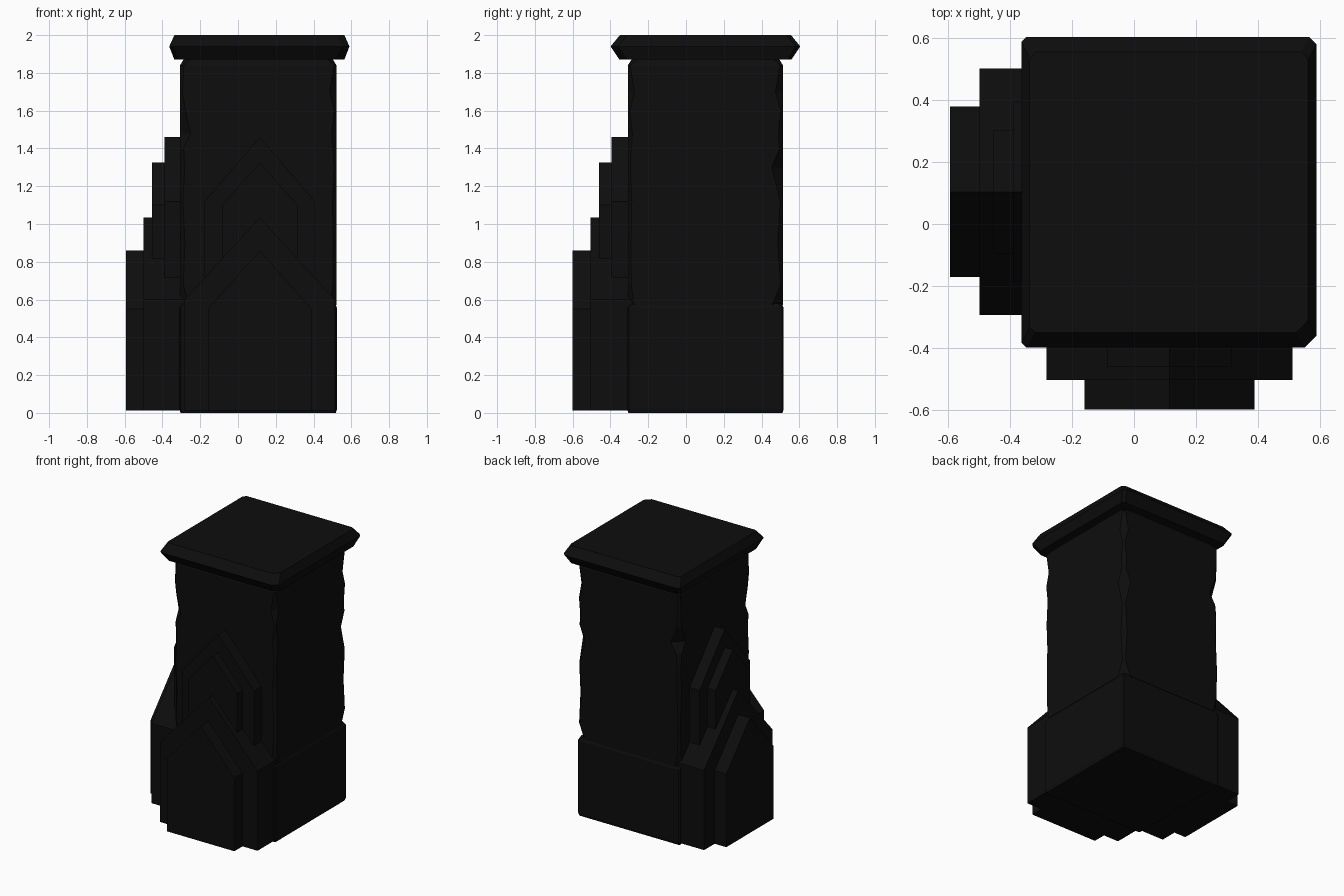
import bpy, bmesh, random

cube = bpy.data.objects.get("Cube")
if cube:
    bpy.data.objects.remove(cube, do_unlink=True)

random.seed(4)
CX, CY = 0.107, 0.103   # centre of the pillar

stone = bpy.data.materials.new("black stone")
stone.use_nodes = True
colour = (0.004, 0.004, 0.004, 1)
stone.diffuse_color = colour
bsdf = stone.node_tree.nodes["Principled BSDF"]
bsdf.inputs["Base Color"].default_value = colour
bsdf.inputs["Roughness"].default_value = 0.9


def finish(name, bm):
    bmesh.ops.recalc_face_normals(bm, faces=bm.faces)
    mesh = bpy.data.meshes.new(name)
    bm.to_mesh(mesh)
    bm.free()
    mesh.materials.append(stone)
    obj = bpy.data.objects.new(name, mesh)
    bpy.context.collection.objects.link(obj)
    return obj


def block(name, levels, cx=CX, cy=CY, wobble=0.0):
    """Square block from stacked rings: (z, half x, half y, four corner cuts)."""
    bm = bmesh.new()
    rings = []
    for z, hx, hy, cuts in levels:
        ring = []
        corners = ((1, 1), (-1, 1), (-1, -1), (1, -1))
        for (sx, sy), c in zip(corners, cuts):
            c += random.uniform(0, wobble)
            pair = [(sx * hx, sy * (hy - c)), (sx * (hx - c), sy * hy)]
            if sx * sy < 0:
                pair.reverse()
            ring += [bm.verts.new((cx + x, cy + y, z)) for x, y in pair]
        rings.append(ring)
    for low, high in zip(rings, rings[1:]):
        for i in range(8):
            j = (i + 1) % 8
            bm.faces.new((low[i], low[j], high[j], high[i]))
    bm.faces.new(rings[0])
    bm.faces.new(rings[-1])
    return finish(name, bm)


def gable(name, to_world, centre, half, eave, apex, depth, bottom):
    """Pointed plate standing out from the pillar."""
    outline = [(-half, bottom), (half, bottom), (half, eave), (0, apex), (-half, eave)]
    bm = bmesh.new()
    back, front = [[bm.verts.new(to_world(centre + u, d, z)) for u, z in outline]
                   for d in (0.25, depth)]
    bm.faces.new(back)
    bm.faces.new(front)
    for i in range(5):
        j = (i + 1) % 5
        bm.faces.new((back[i], back[j], front[j], front[i]))
    return finish(name, bm)


# Lower block with a slightly worn top edge
even = [0.008] * 4
block("lower_block", [(0, 0.411, 0.408, even), (0.02, 0.417, 0.414, even),
                      (0.555, 0.417, 0.414, even), (0.58, 0.407, 0.404, [0.02] * 4)])

# Shaft with chipped vertical corners
chips = [(0.57, 0.05, 0.03, 0.04, 0.03), (0.68, 0.01, 0.01, 0.01, 0.01),
         (0.9, 0.02, 0.01, 0.02, 0.01), (1.12, 0.01, 0.02, 0.01, 0.02),
         (1.3, 0.05, 0.01, 0.02, 0.01), (1.4, 0.01, 0.02, 0.01, 0.01),
         (1.48, 0.02, 0.07, 0.05, 0.02), (1.6, 0.01, 0.02, 0.02, 0.01),
         (1.7, 0.04, 0.01, 0.01, 0.03), (1.84, 0.01, 0.01, 0.01, 0.01)]
shaft = [(z, 0.414, 0.411, cuts) for z, *cuts in chips]
shaft.append((1.88, 0.39, 0.385, [0.03] * 4))
block("shaft", shaft, wobble=0.01)

# Overhanging cap slab with a pointed rim
worn = (0.015, 0.015, 0.015, 0.035)
block("cap", [(1.87, 0.45, 0.455, worn), (1.94, 0.477, 0.502, worn),
              (2.0, 0.45, 0.453, worn)], 0.113, 0.103, 0.01)

# Stepped pointed plates on the two decorated sides
plates = [("lower_outer", 0.275, 0.55, 0.86, 0.6), ("lower_inner", 0.398, 0.6, 1.035, 0.505),
          ("upper_outer", 0.2, 1.1, 1.325, 0.46), ("upper_inner", 0.292, 1.12, 1.46, 0.395)]
sides = [("front", lambda u, d, z: (u, -d, z), 0.115),
         ("side", lambda u, d, z: (-d, u, z), 0.104)]
for side, to_world, centre in sides:
    for part, half, eave, apex, depth in plates:
        bottom = 0.5 if part.startswith("upper") else 0.012
        gable(f"{side}_{part}_gable", to_world, centre, half, eave, apex,
              depth - (0.006 if side == "side" else 0), bottom)
